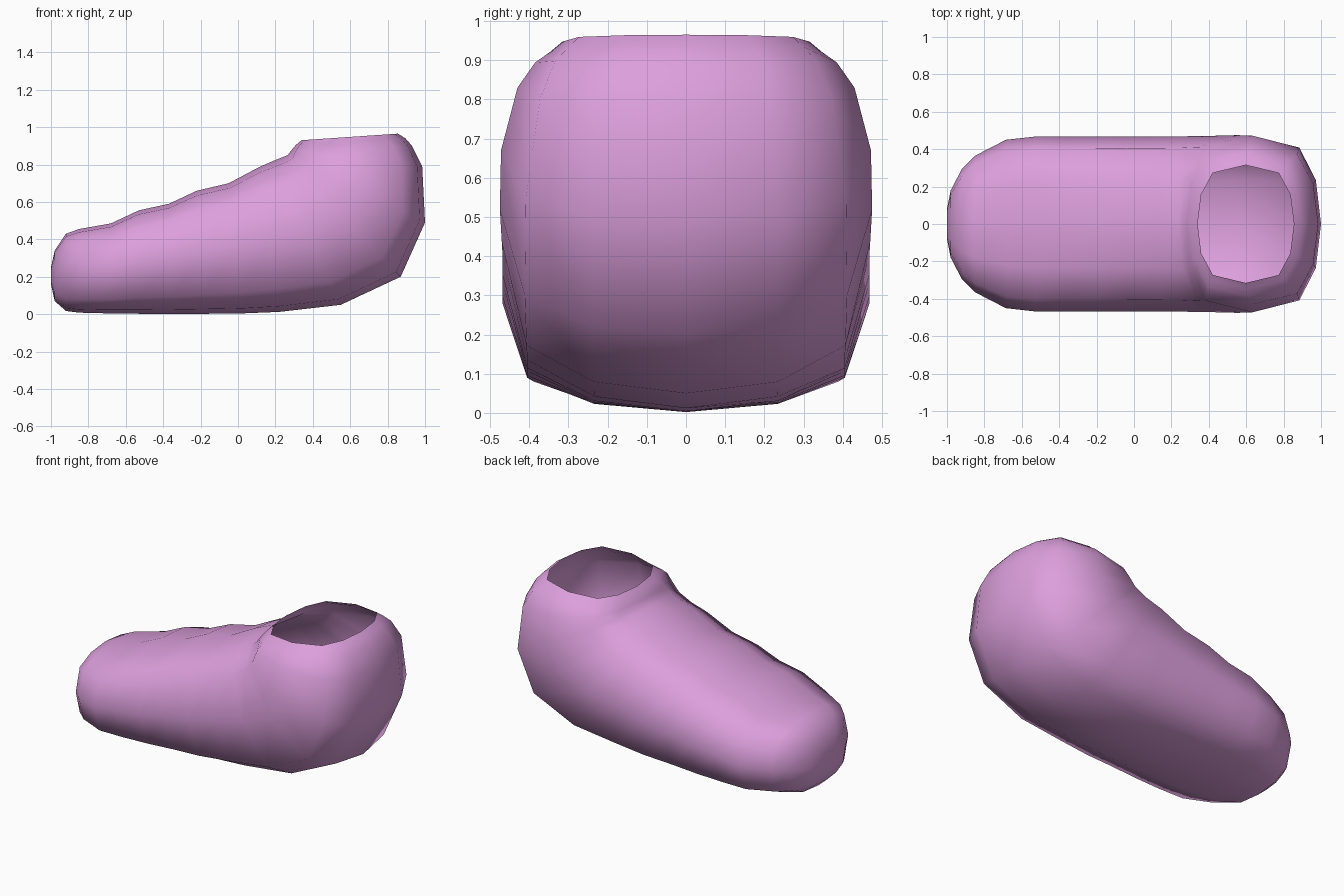
import bpy, bmesh, math

if "Cube" in bpy.data.objects:
    bpy.data.objects.remove(bpy.data.objects["Cube"])

SIDES = 12
# Each ring: instep point (x, z), sole point (x, z), half width.
# The rings stand upright at the toe and fan round the heel to the ankle opening.
RINGS = [
    (-0.98, 0.34, -0.98, 0.07, 0.18),
    (-0.92, 0.43, -0.92, 0.017, 0.295),
    (-0.85, 0.455, -0.85, 0.008, 0.365),
    (-0.68, 0.485, -0.69, 0.004, 0.45),
    (-0.53, 0.555, -0.52, 0.002, 0.468),
    (-0.37, 0.59, -0.35, 0.002, 0.468),
    (-0.22, 0.66, -0.17, 0.002, 0.468),
    (-0.05, 0.70, 0.02, 0.004, 0.468),
    (0.12, 0.79, 0.22, 0.012, 0.468),
    (0.19, 0.82, 0.55, 0.05, 0.47),
    (0.235, 0.838, 0.87, 0.20, 0.475),
    (0.265, 0.85, 1.0, 0.49, 0.472),
    (0.28, 0.87, 0.985, 0.79, 0.43),
    (0.295, 0.888, 0.93, 0.90, 0.385),
    (0.31, 0.905, 0.895, 0.94, 0.345),
    (0.34, 0.93, 0.855, 0.965, 0.315),
]


def add_ring(bm, tx, tz, bx, bz, w):
    """Rounded-square ring in the plane through the two points."""
    verts = []
    for i in range(SIDES):
        a = 2 * math.pi * i / SIDES
        c = math.cos(a)
        s = math.copysign(abs(c) ** 0.55, c) if abs(c) > 1e-6 else 0.0
        verts.append(bm.verts.new(((tx + bx) / 2 + s * (tx - bx) / 2,
                                   w * math.sin(a),
                                   (tz + bz) / 2 + s * (tz - bz) / 2)))
    return verts


bm = bmesh.new()
loops = [add_ring(bm, *r) for r in RINGS]

# Shell between neighbouring rings, the last ring stays open
for p, q in zip(loops, loops[1:]):
    for i in range(SIDES):
        j = (i + 1) % SIDES
        bm.faces.new((p[i], p[j], q[j], q[i]))

# Toe cap
toe = add_ring(bm, -1.0, 0.25, -1.0, 0.16, 0.08)
for i in range(SIDES):
    j = (i + 1) % SIDES
    bm.faces.new((toe[i], toe[j], loops[0][j], loops[0][i]))
bm.faces.new(toe)
bmesh.ops.recalc_face_normals(bm, faces=bm.faces)
# Make sure the open shell faces outwards
bm.faces.ensure_lookup_table()
bm.normal_update()
if bm.faces[-1].normal.x > 0:
    bmesh.ops.reverse_faces(bm, faces=bm.faces)

mesh = bpy.data.meshes.new("slipper")
bm.to_mesh(mesh)
bm.free()
mesh.polygons.foreach_set("use_smooth", [True] * len(mesh.polygons))
slipper = bpy.data.objects.new("slipper", mesh)
bpy.context.collection.objects.link(slipper)

pink = bpy.data.materials.new("pink_fabric")
pink.diffuse_color = (0.72, 0.35, 0.72, 1)
pink.use_nodes = True
pink.node_tree.nodes["Principled BSDF"].inputs["Base Color"].default_value = pink.diffuse_color
mesh.materials.append(pink)
